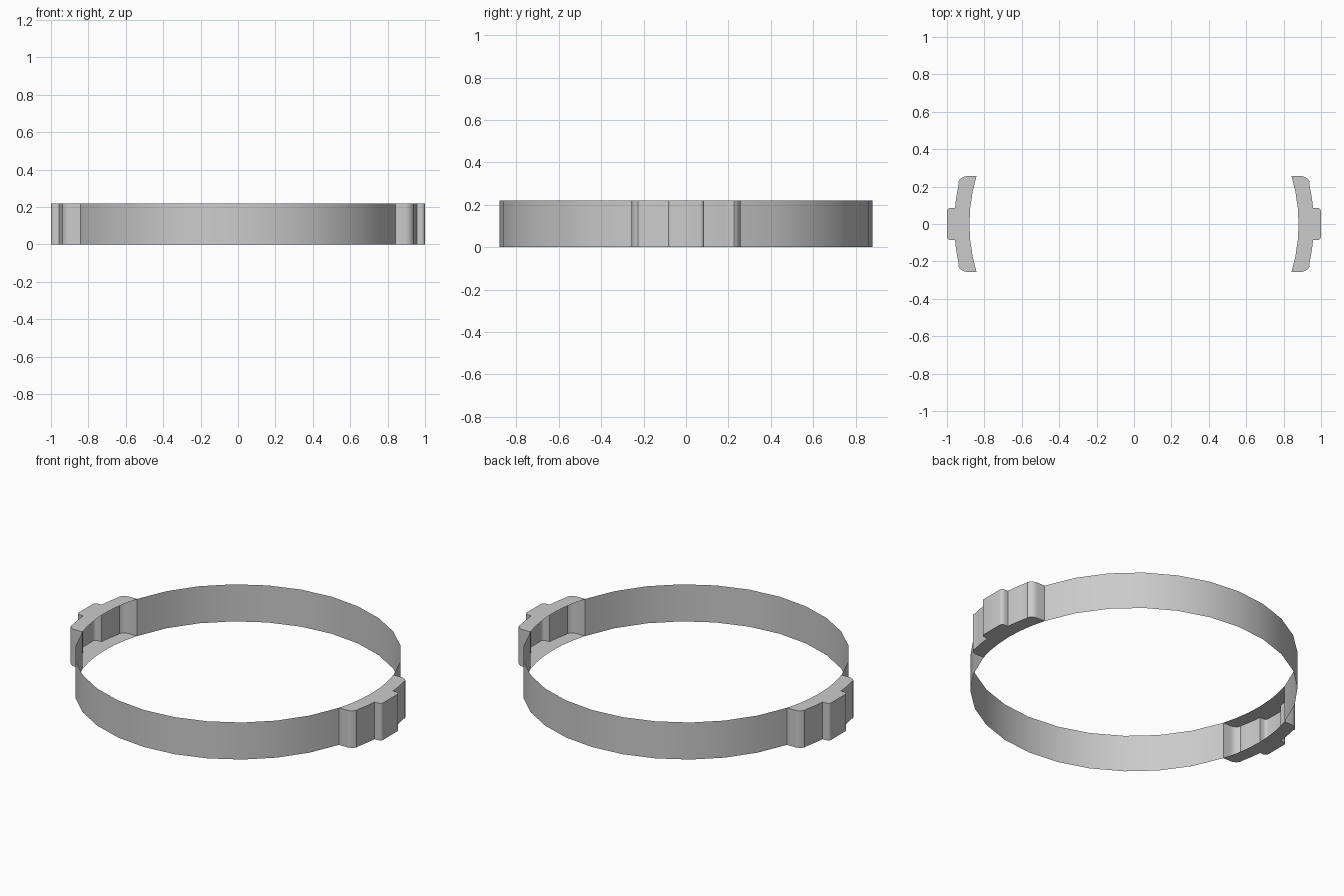
import bpy, bmesh
from math import sin, cos, pi, asin, radians

if "Cube" in bpy.data.objects:
    bpy.data.objects.remove(bpy.data.objects["Cube"])

R, H = 0.88, 0.22          # band radius and height
A = asin(0.256 / R)        # half angle covered by each lug


def arc(cx, cy, r, a0, a1, n):
    return [(cx + r * cos(a0 + (a1 - a0) * i / n),
             cy + r * sin(a0 + (a1 - a0) * i / n)) for i in range(n + 1)]


def finish(bm, name):
    mesh = bpy.data.meshes.new(name)
    bm.to_mesh(mesh)
    bm.free()
    ob = bpy.data.objects.new(name, mesh)
    bpy.context.collection.objects.link(ob)
    bpy.context.view_layer.objects.active = ob
    ob.select_set(True)
    bpy.ops.object.shade_smooth_by_angle(angle=radians(35))
    ob.select_set(False)
    return ob


def wall(bm, pts):
    lo = [bm.verts.new((x, y, 0)) for x, y in pts]
    hi = [bm.verts.new((x, y, H)) for x, y in pts]
    for i in range(len(pts) - 1):
        bm.faces.new((lo[i], lo[i + 1], hi[i + 1], hi[i]))
    return lo, hi


# Thin single-sheet bands, front and back, open behind the lugs
for name, start in (("back_band", 0), ("front_band", pi)):
    bm = bmesh.new()
    wall(bm, arc(0, 0, R, start + A, start + pi - A, 12))
    finish(bm, name)

# Upper half of the lug outline: tab corner, step, curved shoulder, rounded end
half = arc(0.98, 0.066, 0.02, 0, pi / 2, 4)
half += arc(0, 0, 0.961, asin(0.086 / 0.961), asin(0.215 / 0.961), 4)
half += arc(0.893, 0.206, 0.05, radians(25), pi / 2, 5)
half += [(R * cos(A), R * sin(A))]
outline = [(x, -y) for x, y in reversed(half)] + half
inner = arc(0, 0, R, A, -A, 6)[1:-1]

# Hollow lugs: outer wall with top and bottom caps, open toward the centre
for name, s in (("right_lug", 1), ("left_lug", -1)):
    bm = bmesh.new()
    lo, hi = wall(bm, [(s * x, s * y) for x, y in outline])
    for ring, z in ((lo, 0), (hi, H)):
        edge = [bm.verts.new((s * x, s * y, z)) for x, y in inner]
        loop = ring + edge
        bm.faces.new(loop if z else loop[::-1])
    finish(bm, name)
